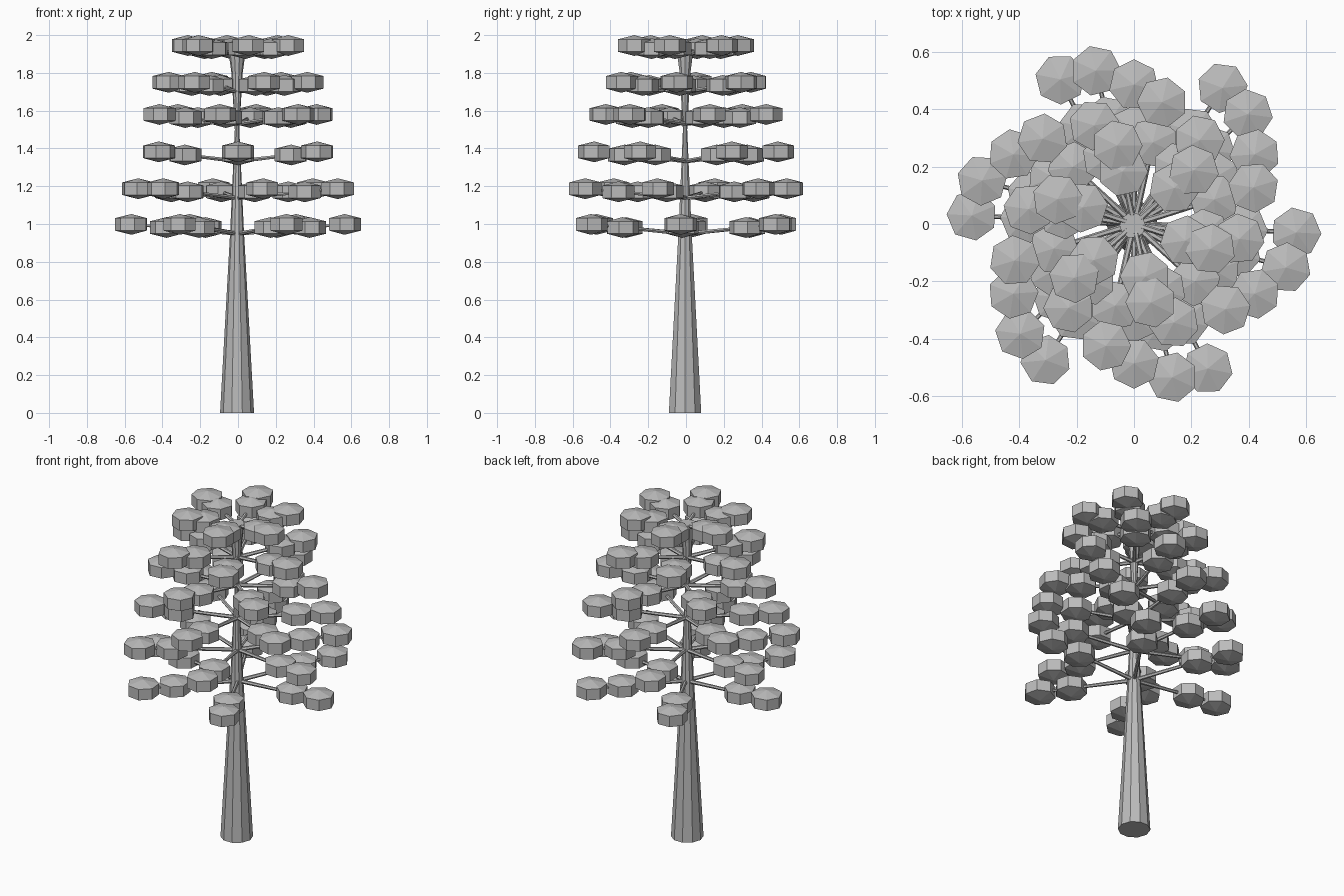
import bpy
import bmesh
from math import cos, sin, radians, tau
from mathutils import Matrix, Vector

if "Cube" in bpy.data.objects:
    bpy.data.objects.remove(bpy.data.objects["Cube"], do_unlink=True)

grey = bpy.data.materials.new("plain_grey")
grey.use_nodes = True
colour = (0.5, 0.5, 0.5, 1)
grey.diffuse_color = colour
grey.node_tree.nodes["Principled BSDF"].inputs["Base Color"].default_value = colour


def lathe(bm, profile, sides, matrix):
    """Closed solid of revolution; a zero radius makes a pole."""
    rings = []
    for r, z in profile:
        if r == 0:
            rings.append([bm.verts.new(matrix @ Vector((0, 0, z)))])
        else:
            rings.append([bm.verts.new(matrix @ Vector((r * cos(tau * i / sides), r * sin(tau * i / sides), z)))
                          for i in range(sides)])
    for low, high in zip(rings, rings[1:]):
        for i in range(sides):
            j = (i + 1) % sides
            if len(low) == 1:
                bm.faces.new((low[0], high[j], high[i]))
            elif len(high) == 1:
                bm.faces.new((low[i], low[j], high[0]))
            else:
                bm.faces.new((low[i], low[j], high[j], high[i]))
    if len(rings[0]) > 1:
        bm.faces.new(rings[0][::-1])
    if len(rings[-1]) > 1:
        bm.faces.new(rings[-1])


def finish(bm, name):
    mesh = bpy.data.meshes.new(name)
    bm.normal_update()
    bm.to_mesh(mesh)
    bm.free()
    mesh.materials.append(grey)
    bpy.context.collection.objects.link(bpy.data.objects.new(name, mesh))


# Trunk: tapers to a thin waist, then flares to a flat cap
bm = bmesh.new()
trunk = [(0.09, 0), (0.036, 0.97), (0.012, 1.5), (0.03, 1.8), (0.045, 1.91)]
lathe(bm, trunk, 10, Matrix.Translation((-0.005, -0.005, 0)))
finish(bm, "trunk")

# Tiers: height, reach and turn of six branches, each with two leaf pads
tiers = [(0.998, 0.565, -3), (1.187, 0.55, -16), (1.382, 0.485, 30),
         (1.58, 0.435, 17), (1.75, 0.37, -8), (1.945, 0.28, -18)]
pad = [(0, -0.055), (0.088, -0.033), (0.088, 0.033), (0, 0.055)]
rise = 0.05

for number, (height, reach, turn) in enumerate(tiers, 1):
    branches, pads = bmesh.new(), bmesh.new()
    for k in range(6):
        spin = Matrix.Rotation(radians(turn + 60 * k), 4, "Z")
        # Branch from the trunk core to the outer pad
        along = Vector((reach, 0, rise))
        aim = along.to_track_quat("Z", "Y").to_matrix().to_4x4()
        start = Matrix.Translation((0, 0, height - rise))
        lathe(branches, [(0.012, 0), (0.007, along.length)], 6, spin @ start @ aim)
        # Inner and outer leaf pads
        for t in (0.67, 1):
            place = Matrix.Translation((reach * t, 0, height - rise * (1 - t)))
            lathe(pads, pad, 7, spin @ place)
    finish(branches, f"branches_tier_{number}")
    finish(pads, f"leaf_pads_tier_{number}")
